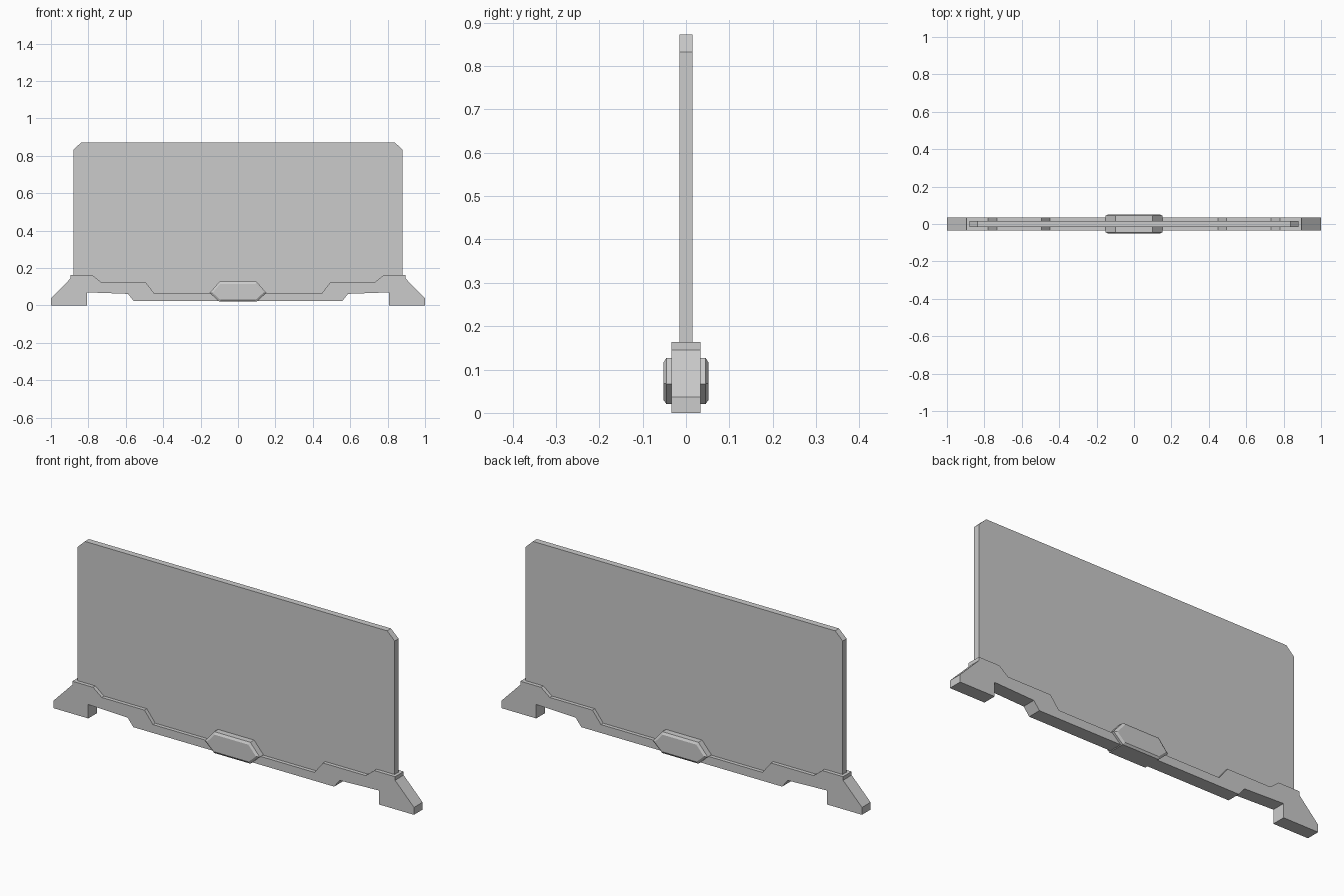
import bpy
import bmesh

if "Cube" in bpy.data.objects:
    bpy.data.objects.remove(bpy.data.objects["Cube"])


def mirrored(half):
    """Close a right-hand profile by reflecting it across x = 0."""
    return half + [(-x, z) for x, z in reversed(half)]


def loft(name, rings):
    """Join (y, profile) rings from front to back and cap both ends."""
    bm = bmesh.new()
    loops = [[bm.verts.new((x, y, z)) for x, z in prof] for y, prof in rings]
    n = len(loops[0])
    for a, b in zip(loops, loops[1:]):
        for i in range(n):
            j = (i + 1) % n
            bm.faces.new((a[i], a[j], b[j], b[i]))
    bm.faces.new(loops[0])
    bm.faces.new(loops[-1][::-1])
    bmesh.ops.recalc_face_normals(bm, faces=bm.faces)
    mesh = bpy.data.meshes.new(name)
    bm.to_mesh(mesh)
    bm.free()
    obj = bpy.data.objects.new(name, mesh)
    bpy.context.collection.objects.link(obj)
    return obj


# Thin upright panel with clipped top corners, its foot hidden in the base
panel = mirrored([(0.48, 0.05), (0.53, 0.10), (0.88, 0.10),
                  (0.88, 0.832), (0.838, 0.872)])
loft("panel", [(-0.0155, panel), (0.0155, panel)])

# Stepped base rail with splayed feet
base = mirrored([(0.557, 0.023), (0.588, 0.062), (0.807, 0.07), (0.807, 0.0),
                 (1.0, 0.0), (1.0, 0.037), (0.895, 0.145), (0.895, 0.163),
                 (0.78, 0.163), (0.732, 0.125), (0.495, 0.125), (0.448, 0.065)])
loft("base_rail", [(-0.034, base), (0.034, base)])

# Chamfered hexagonal block through the middle of the rail
outer = mirrored([(0.10, 0.02), (0.152, 0.067), (0.10, 0.127)])
inner = mirrored([(0.094, 0.03), (0.136, 0.068), (0.094, 0.116)])
loft("centre_block", [(-0.052, inner), (-0.045, outer),
                      (0.045, outer), (0.052, inner)])
